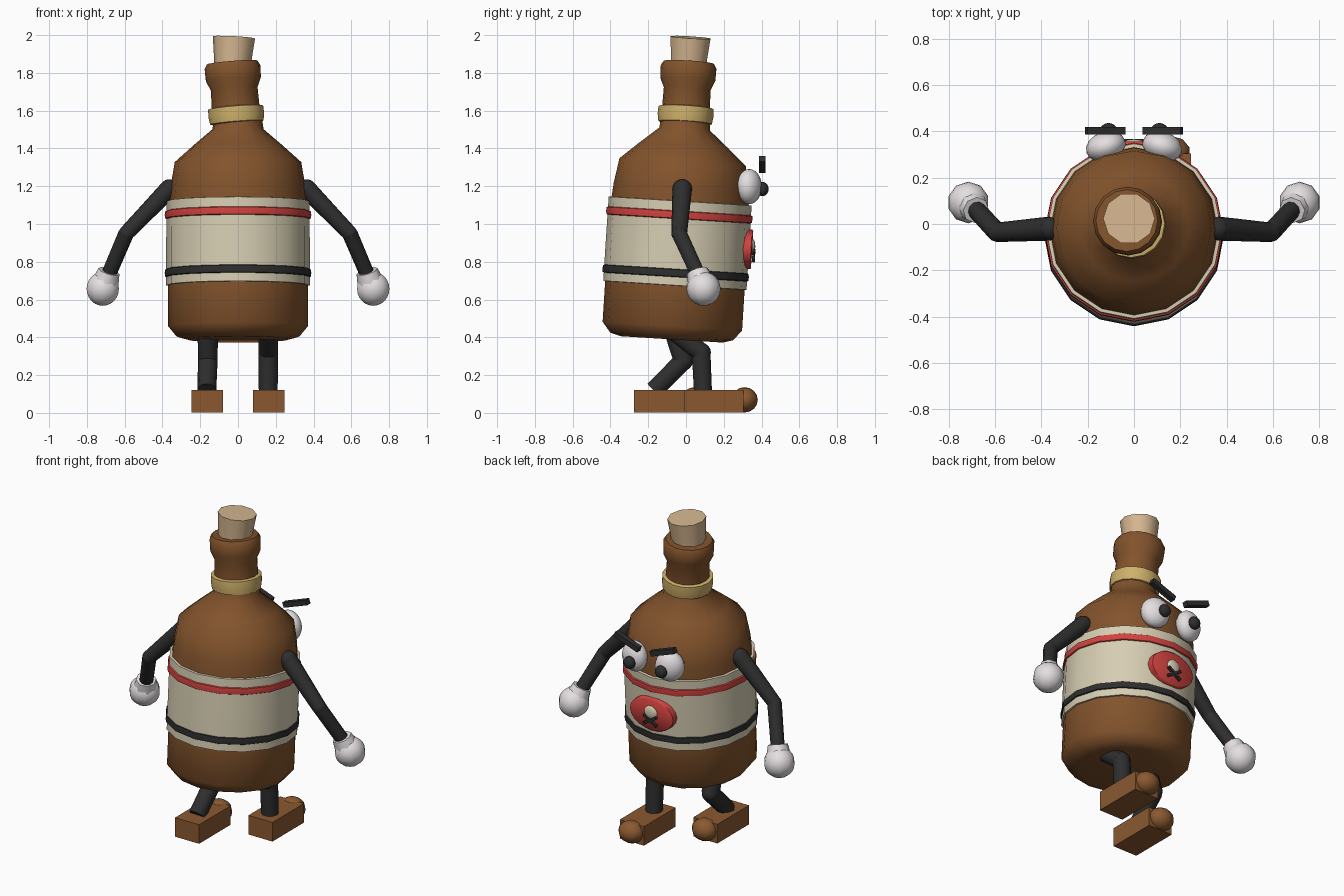
import bpy, bmesh, math
from mathutils import Matrix, Vector

if "Cube" in bpy.data.objects:
    bpy.data.objects.remove(bpy.data.objects["Cube"], do_unlink=True)


def material(name, hex_code):
    srgb = [int(hex_code[i:i + 2], 16) / 255 for i in (0, 2, 4)]
    col = [((c + 0.055) / 1.055) ** 2.4 for c in srgb] + [1]
    m = bpy.data.materials.new(name)
    m.use_nodes = True
    m.diffuse_color = col
    bsdf = m.node_tree.nodes["Principled BSDF"]
    bsdf.inputs["Base Color"].default_value = col
    bsdf.inputs["Roughness"].default_value = 0.7
    return m


BROWN = material("bottle brown", "82532C")
TAN = material("shoe brown", "8A5930")
CREAM = material("label cream", "D6CDB2")
RED = material("stripe red", "D0433F")
BLACK = material("charcoal black", "2E2E2F")
WHITE = material("glove white", "E4DFE1")
GOLD = material("collar gold", "CDB06A")
CORK = material("cork tan", "D6B791")


def finish(bm, name, mat, matrix, angle=50):
    """Turn a bmesh into a shaded object placed by a matrix."""
    bmesh.ops.recalc_face_normals(bm, faces=bm.faces)
    mesh = bpy.data.meshes.new(name)
    bm.to_mesh(mesh)
    bm.free()
    mesh.transform(matrix)
    mesh.materials.append(mat)
    mesh.polygons.foreach_set("use_smooth", [True] * len(mesh.polygons))
    mesh.set_sharp_from_angle(angle=math.radians(angle))
    ob = bpy.data.objects.new(name, mesh)
    bpy.context.collection.objects.link(ob)
    return ob


def lathe(name, mat, profile, matrix=Matrix(), sides=16, angle=50):
    """Spin (radius, height) points around z and cap both ends."""
    bm = bmesh.new()
    rings = [[bm.verts.new((r * math.cos(math.tau * i / sides),
                            r * math.sin(math.tau * i / sides), z))
              for i in range(sides)] for r, z in profile]
    for a, b in zip(rings, rings[1:]):
        for i in range(sides):
            j = (i + 1) % sides
            bm.faces.new((a[i], a[j], b[j], b[i]))
    bm.faces.new(rings[0])
    bm.faces.new(rings[-1])
    return finish(bm, name, mat, matrix, angle)


def ball(name, mat, centre, radii, sides=12, rings=10, turn=0):
    bm = bmesh.new()
    bmesh.ops.create_uvsphere(bm, u_segments=sides, v_segments=rings, radius=1)
    m = (Matrix.Translation(centre) @ Matrix.Rotation(math.radians(turn), 4, "Z")
         @ Matrix.Diagonal((*radii, 1)))
    return finish(bm, name, mat, m, 60)


def box(name, mat, size, matrix, bevel=0):
    bm = bmesh.new()
    bmesh.ops.create_cube(bm, size=1)
    bmesh.ops.scale(bm, vec=size, verts=bm.verts)
    if bevel:
        bmesh.ops.bevel(bm, geom=bm.edges[:], offset=bevel, segments=1,
                        affect="EDGES")
    return finish(bm, name, mat, matrix, 20)


def rod(name, mat, a, b, r1, r2, sides=10):
    a, b = Vector(a), Vector(b)
    d = b - a
    m = Matrix.Translation(a) @ d.to_track_quat("Z", "Y").to_matrix().to_4x4()
    return lathe(name, mat, [(r1, 0), (r2, d.length)], m, sides)


def limb(name, points, radii):
    """Straight segments with a round joint at each bend."""
    for i in range(len(points) - 1):
        rod(f"{name}_segment_{i + 1}", BLACK, points[i], points[i + 1],
            radii[i], radii[i + 1])
    for i, (p, r) in enumerate(zip(points[:-1], radii)):
        ball(f"{name}_joint_{i + 1}", BLACK, p, (r, r, r), 10, 8)


def rot(deg, axis):
    return Matrix.Rotation(math.radians(deg), 4, axis)


# Frames: the bottle leans to +y, its neck also leans to -x
BODY = Matrix.Translation((0, -0.101, 0)) @ rot(-3.58, "X")
NECK = BODY @ Matrix.Translation((-0.003, 0, 1.5)) @ rot(-4.5, "Y")
STOPPER = BODY @ Matrix.Translation((-0.03, 0, 1.83)) @ rot(3, "Y")

# Bottle
lathe("bottle_body", BROWN, [(0.27, 0.39), (0.325, 0.405), (0.37, 0.46),
      (0.37, 0.7), (0.366, 1.1), (0.357, 1.2), (0.335, 1.33), (0.235, 1.42),
      (0.135, 1.505), (0.128, 1.56)], BODY, angle=60)
lathe("bottle_neck", BROWN, [(0.128, 0), (0.127, 0.1), (0.124, 0.22),
      (0.146, 0.27), (0.148, 0.335), (0.134, 0.36), (0.1, 0.36)],
      NECK, angle=60)
lathe("neck_collar", GOLD, [(0.125, 0.035), (0.142, 0.04), (0.148, 0.08),
      (0.146, 0.12), (0.125, 0.125)], NECK, angle=60)
lathe("cork_stopper", CORK, [(0.096, 0), (0.102, 0.07), (0.112, 0.162)],
      STOPPER, sides=10)

# Wrapped label and its raised stripes
lathe("label", CREAM, [(0.365, 0.675), (0.38, 0.677), (0.38, 0.9),
      (0.379, 1.123), (0.36, 1.125)], BODY)
for name, mat, z in (("upper_stripe", RED, 1.05), ("lower_stripe", BLACK, 0.742)):
    lathe(name, mat, [(0.375, z - 0.024), (0.386, z - 0.018),
                      (0.388, z), (0.386, z + 0.018), (0.375, z + 0.024)], BODY)

# Round badge with a small skull and crossed bones
BADGE = Matrix.Translation((0, 0.35, 0.865)) @ rot(-3.58, "X")
lathe("badge", RED, [(1, -0.05), (1, -0.006), (0.94, 0)],
      BADGE @ rot(-90, "X") @ Matrix.Diagonal((0.15, 0.105, 1, 1)), 20)
ball("skull", CREAM, BADGE @ Vector((0, 0, 0.015)), (0.045, 0.016, 0.042))
box("skull_jaw", CREAM, (0.042, 0.02, 0.04),
    BADGE @ Matrix.Translation((0, 0, -0.025)))
for side in (1, -1):
    box("crossed_bone", BLACK, (0.105, 0.016, 0.017),
        BADGE @ Matrix.Translation((0, 0.01, -0.032)) @ rot(32 * side, "Y"))

for side, label in ((1, "left"), (-1, "right")):
    # Face
    ball(f"{label}_eye", WHITE, (0.122 * side, 0.335, 1.198),
         (0.088, 0.064, 0.093), 16, 12, -18 * side)
    ball(f"{label}_pupil", BLACK, (0.11 * side, 0.405, 1.185),
         (0.037, 0.032, 0.038))
    box(f"{label}_eyebrow", BLACK, (0.174, 0.034, 0.032),
        Matrix.Translation((0.125 * side, 0.403, 1.315)) @ rot(-20 * side, "Y"))

    # Arm and glove
    limb(f"{label}_arm", [(0.365 * side, -0.02, 1.185), (0.592 * side, -0.036, 0.95),
                          (0.69 * side, 0.07, 0.72)], [0.052, 0.042, 0.04])
    rod(f"{label}_cuff", WHITE, (0.683 * side, 0.06, 0.75),
        (0.7 * side, 0.078, 0.695), 0.058, 0.07, 8)
    ball(f"{label}_glove", WHITE, (0.716 * side, 0.093, 0.657),
         (0.09, 0.09, 0.09), 10, 12)

    # Shoe: the left foot steps ahead of the right
    x, heel = 0.163 * side, (-0.01 if side > 0 else -0.275)
    box(f"{label}_shoe", TAN, (0.168, 0.315, 0.12),
        Matrix.Translation((x, heel + 0.158, 0.061)))
    ball(f"{label}_shoe_toe", TAN, (x, heel + 0.32, 0.069),
         (0.08, 0.07, 0.067), 10, 8)

# Legs in a walking pose
limb("left_leg", [(0.16, -0.06, 0.43), (0.16, 0.08, 0.32), (0.16, 0.09, 0.11)],
     [0.052, 0.052, 0.05])
limb("right_leg", [(-0.16, -0.07, 0.45), (-0.16, -0.015, 0.275),
                   (-0.165, -0.17, 0.12)], [0.054, 0.052, 0.05])
